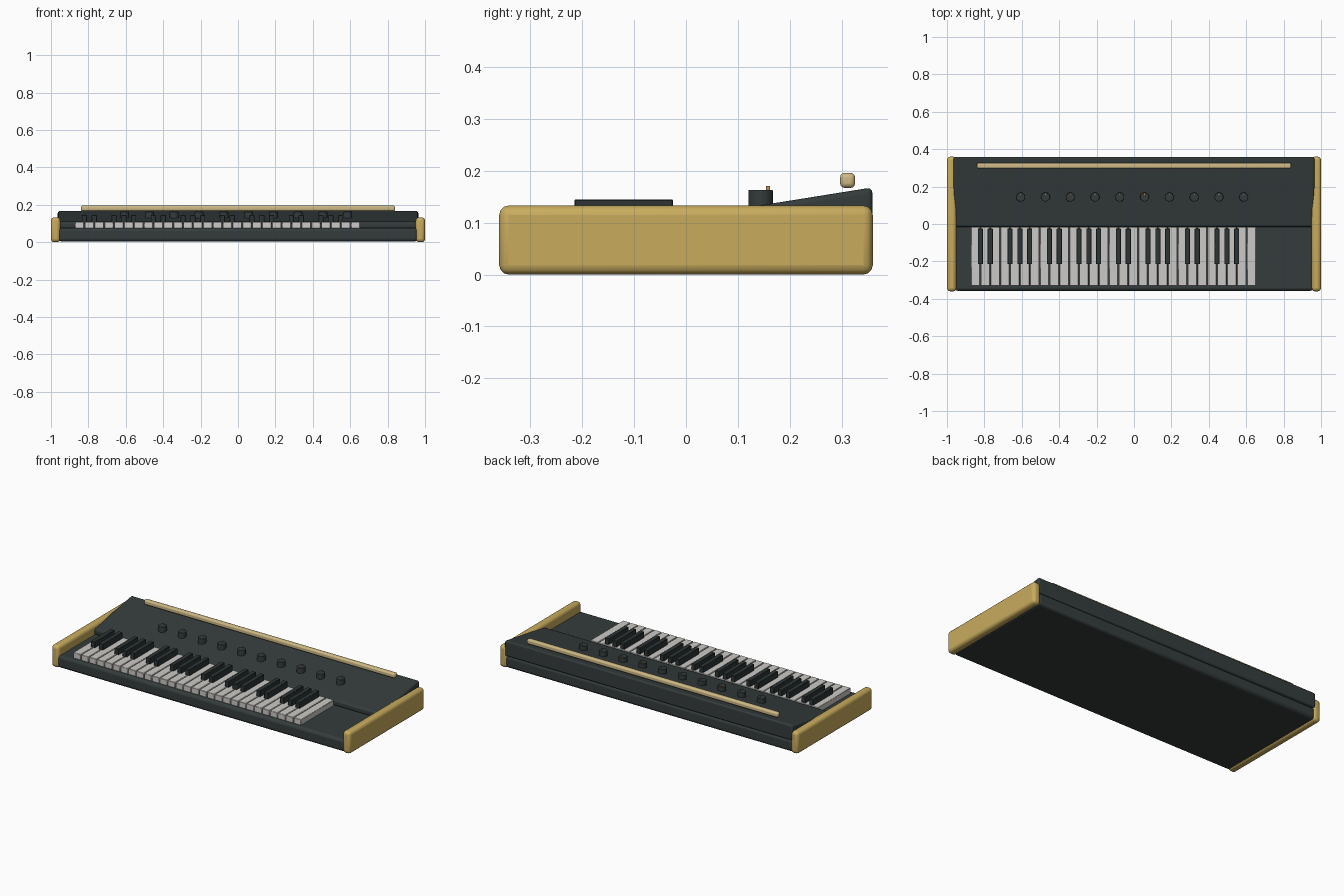
import bpy, bmesh, math
from mathutils import Matrix

old = bpy.data.objects.get("Cube")
if old:
    bpy.data.objects.remove(old, do_unlink=True)


def material(name, r, g, b):
    m = bpy.data.materials.new(name)
    m.use_nodes = True
    m.diffuse_color = (r, g, b, 1)
    m.node_tree.nodes["Principled BSDF"].inputs["Base Color"].default_value = (r, g, b, 1)
    return m


charcoal = material("charcoal", 0.035, 0.045, 0.045)
black = material("black_key", 0.027, 0.035, 0.035)
wood = material("honey_wood", 0.58, 0.41, 0.11)
ivory = material("ivory", 0.6, 0.59, 0.57)
tan = material("pale_tan", 0.62, 0.49, 0.24)
copper = material("copper", 0.5, 0.25, 0.09)


def finish(name, bm, mat, bevel=0, segments=3):
    """Turn a bmesh into a shaded object with an optional rounded edge."""
    bmesh.ops.recalc_face_normals(bm, faces=bm.faces[:])
    mesh = bpy.data.meshes.new(name)
    bm.to_mesh(mesh)
    bm.free()
    mesh.materials.append(mat)
    ob = bpy.data.objects.new(name, mesh)
    bpy.context.collection.objects.link(ob)
    if bevel:
        mod = ob.modifiers.new("rounded_edges", "BEVEL")
        mod.width, mod.segments = bevel, segments
        mod.limit_method = "ANGLE"
        mod.angle_limit = math.radians(40)
    bpy.ops.object.select_all(action="DESELECT")
    bpy.context.view_layer.objects.active = ob
    ob.select_set(True)
    bpy.ops.object.shade_smooth_by_angle(angle=math.radians(35))
    return ob


def box(name, x, y, z, mat, bevel=0, segments=3):
    """Box from (low, high) ranges on each axis."""
    bm = bmesh.new()
    bmesh.ops.create_cube(bm, size=1)
    for v in bm.verts:
        for i, (low, high) in enumerate((x, y, z)):
            v.co[i] = low if v.co[i] < 0 else high
    return finish(name, bm, mat, bevel, segments)


def side_profile(name, points, half_width, mat, bevel):
    """Extrude a y-z outline along x."""
    bm = bmesh.new()
    face = bm.faces.new([bm.verts.new((-half_width, y, z)) for y, z in points])
    new = bmesh.ops.extrude_face_region(bm, geom=[face])["geom"]
    moved = [v for v in new if isinstance(v, bmesh.types.BMVert)]
    bmesh.ops.translate(bm, verts=moved, vec=(2 * half_width, 0, 0))
    return finish(name, bm, mat, bevel)


# Case: lower body, sloped control panel, end cheeks
box("lower_body", (-0.96, 0.96), (-0.357, 0.357), (0.004, 0.076), charcoal, 0.016)
side_profile("control_panel",
             [(-0.015, 0.074), (0.359, 0.074), (0.359, 0.168), (-0.015, 0.108)],
             0.964, charcoal, 0.01)
for side, name in ((-1, "right_cheek"), (1, "left_cheek")):
    box(name, sorted((side * 0.95, side)), (-0.36, 0.36), (0, 0.133), wood, 0.018)

# Keyboard: four octaves and a final key
key_start, pitch, count = -0.874, 0.0527, 29
for i in range(count):
    x = key_start + i * pitch
    box(f"white_key_{i + 1}", (x + 0.002, x + pitch - 0.002), (-0.33, -0.016),
        (0.074, 0.109), ivory, 0.002, 1)
    if i % 7 in (0, 1, 3, 4, 5) and i < count - 1:
        edge = x + pitch
        box(f"black_key_{i + 1}", (edge - 0.0135, edge + 0.0135), (-0.215, -0.025),
            (0.1, 0.145), black, 0.002, 1)

# Row of knobs with raised pointers
for i in range(10):
    x = -0.606 + i * 0.1325
    bm = bmesh.new()
    bmesh.ops.create_cone(bm, cap_ends=True, segments=24, radius1=0.024, radius2=0.024,
                          depth=0.04, matrix=Matrix.Translation((x, 0.144, 0.143)))
    finish(f"knob_{i + 1}", bm, charcoal, 0.002, 2)
    box(f"knob_pointer_{i + 1}", (x - 0.002, x + 0.002), (0.154, 0.162),
        (0.16, 0.171), copper)

# Rear rail
box("rear_rail", (-0.84, 0.84), (0.297, 0.326), (0.167, 0.196), tan, 0.009)
